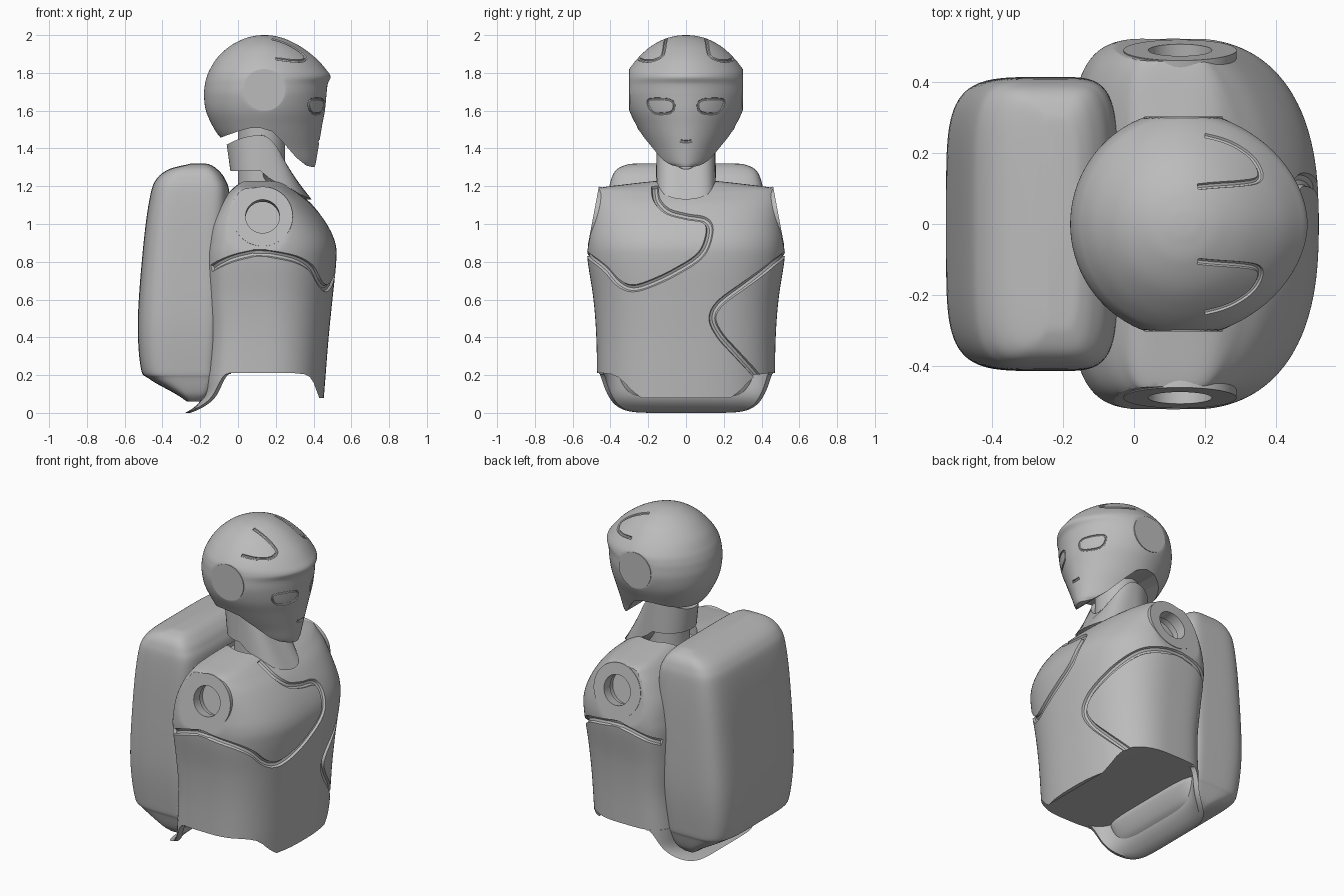
import bpy, bmesh, math
from math import sin, cos, pi, tau, copysign
from mathutils import Vector
from mathutils.bvhtree import BVHTree

cube = bpy.data.objects.get("Cube")
if cube:
    bpy.data.objects.remove(cube, do_unlink=True)

grey = bpy.data.materials.new("shell_grey")
grey.use_nodes = True
colour = (0.5, 0.5, 0.5, 1)
grey.diffuse_color = colour
for node in grey.node_tree.nodes:
    if node.type == 'BSDF_PRINCIPLED':
        node.inputs["Base Color"].default_value = colour


def make(name, *shells):
    """Skin each shell, a pair of (rows of points, rows closed into a loop)."""
    bm = bmesh.new()
    for rows, loop in shells:
        vs = [[bm.verts.new(p) for p in row] for row in rows]
        for a, b in zip(vs, vs[1:] + (vs[:1] if loop else [])):
            for i in range(len(a)):
                bm.faces.new((a[i - 1], a[i], b[i], b[i - 1]))
        if not loop:
            bm.faces.new(vs[0])
            bm.faces.new(vs[-1])
    bmesh.ops.recalc_face_normals(bm, faces=bm.faces[:])
    mesh = bpy.data.meshes.new(name)
    bm.to_mesh(mesh)
    bm.free()
    mesh.materials.append(grey)
    obj = bpy.data.objects.new(name, mesh)
    bpy.context.collection.objects.link(obj)
    return obj


def activate(obj):
    bpy.ops.object.select_all(action='DESELECT')
    obj.select_set(True)
    bpy.context.view_layer.objects.active = obj


def cut(obj, *shells):
    cutter = make("cutter", *shells)
    cutter.hide_render = True
    mod = obj.modifiers.new("cut", 'BOOLEAN')
    mod.operation, mod.solver, mod.object = 'DIFFERENCE', 'EXACT', cutter
    activate(obj)
    bpy.ops.object.modifier_apply(modifier=mod.name)
    bpy.data.objects.remove(cutter, do_unlink=True)


def shade(obj, degrees=20):
    activate(obj)
    bpy.ops.object.shade_smooth_by_angle(angle=math.radians(degrees))


def smooth(points, steps=8, closed=False):
    """Catmull-Rom interpolation of points of any size."""
    pts = [Vector(p) for p in points]
    n = len(pts)
    at = lambda i: pts[i % n] if closed else pts[max(0, min(n - 1, i))]
    out = []
    for i in range(n if closed else n - 1):
        a, b, c, d = (at(i + k) for k in (-1, 0, 1, 2))
        for k in range(steps):
            t = k / steps
            out.append(0.5 * (2 * b + (c - a) * t + (2 * a - 5 * b + 4 * c - d) * t ** 2
                              + (3 * b - a - 3 * c + d) * t ** 3))
    return out if closed else out + [pts[-1]]


def plan(angle, cx, back, front, half, powers):
    """Superellipse outline point with its own front and back roundness."""
    c, s = cos(angle), sin(angle)
    power, reach = (powers[0], front - cx) if c > 0 else (powers[1], cx - back)
    return (cx + copysign(abs(c) ** (2 / power), c) * reach,
            copysign(abs(s) ** (2 / power), s) * half)


def loft(table, cx, powers, limit=lambda z: 9, sides=128):
    """Sections from rows of z, back x, front x, half width."""
    rows = []
    for z, back, front, half in smooth(table):
        row = []
        for k in range(sides):
            x, y = plan(tau * (k + .5) / sides, cx, back, front, half, powers)
            row.append((x, copysign(min(abs(y), limit(z)), y), z))
        rows.append(row)
    return rows, False


def lathe(centre, axis, profile, loop=False, sides=64):
    """Circles of given offset and radius along an axis."""
    axis = Vector(axis).normalized()
    u = axis.orthogonal().normalized()
    v = axis.cross(u)
    return [[Vector(centre) + axis * h + r * (u * cos(tau * k / sides) + v * sin(tau * k / sides))
             for k in range(sides)] for h, r in profile], loop


def prism(profile):
    """An x-z profile carried right across the body."""
    return [[(x, y, z) for x, z in profile] for y in (-1, 1)], False


def surface(obj):
    return BVHTree.FromPolygons([v.co for v in obj.data.vertices],
                                [tuple(p.vertices) for p in obj.data.polygons])


def groove(tree, rays, radius, closed=False):
    """A tube that follows a surface through the points hit by the rays."""
    hits = [tree.ray_cast(Vector(o), Vector(d))[0] for o, d in rays]
    path = [tree.find_nearest(p)[:2] for p in smooth([h for h in hits if h], 8, closed)]
    n, rows = len(path), []
    for i, (p, normal) in enumerate(path):
        after = path[(i + 1) % n if closed else min(i + 1, n - 1)][0]
        before = path[i - 1 if closed else max(i - 1, 0)][0]
        side = (after - before).cross(normal).normalized()
        rows.append([p + radius * (normal * cos(tau * k / 8) + side * sin(tau * k / 8))
                     for k in range(8)])
    return rows, closed


def from_front(points):
    return [((2, y, z), (-1, 0, 0)) for y, z in points]


def from_side(points, s):
    return [((x, 2 * s, z), (0, -s, 0)) for x, z in points]


def from_top(points, s):
    return [((x, y * s, 3), (0, 0, -1)) for x, y in points]


# Torso shell, boxier behind, with flattened shoulder ends
torso_powers = (2.5, 4.5)
torso = make("torso", loft([
    (.06, -.18, .453, .47), (.15, -.18, .46, .47), (.4, -.165, .48, .475),
    (.6, -.175, .5, .49), (.8, -.18, .52, .52), (.9, -.17, .515, .525),
    (1, -.15, .47, .515), (1.1, -.1, .395, .505), (1.16, -.055, .325, .49),
    (1.19, -.025, .28, .46), (1.21, 0, .25, .32), (1.228, .03, .22, .16)],
    .13, torso_powers, lambda z: .46 + (1.19 - z) * .1875))
tree = surface(torso)

# Panel seams: side arches, chest plate on the right, hip panel on the left
arch = [(-.14, .765), (-.05, .81), (.05, .838), (.13, .847), (.3, .815)]
chest = [(-.43, .765), (-.36, .69), (-.29, .66), (-.2, .68), (-.05, .75), (.08, .84),
         (.125, .96), (.1, 1.02), (0, 1.04), (-.1, 1.07), (-.155, 1.13), (-.165, 1.2)]
hip = [(.43, .765), (.3, .67), (.18, .58), (.14, .5), (.18, .41), (.27, .31), (.38, .19)]
cut(torso, groove(tree, from_side(arch, -1) + from_front(chest), .019),
    groove(tree, from_side(arch, 1) + from_front(hip), .019))

# Waist underside with a front flap, neck opening and shoulder sockets
cut(torso, prism([(-.5, -.1), (.6, -.1), (.6, .08), (.43, .08), (.415, .12), (.4, .16),
                  (.38, .19), (.35, .205), (.3, .21), (-.5, .21)]))
cut(torso, lathe((.13, 0, 1.15), (0, 0, 1), [(0, .17), (.3, .17)]))
for s, side in ((1, "left"), (-1, "right")):
    centre, axis = (.13, .488 * s, 1.04), (0, s, .1875)
    cut(torso, lathe(centre, axis, [(-.1, .1), (.1, .1)]))
    shade(make(side + "_shoulder_ring", lathe(
        centre, axis, [(-.06, .16), (.003, .16), (.003, .09), (-.06, .09)], True)))
shade(torso)

# Back skirt: a thin curved apron that flares out at its hem
rows, spread, levels = [], 1.27, 10
for k in range(97):
    angle = pi + spread * (k / 48 - 1)
    outer, inner = (plan(angle, .13, b, .45, h, torso_powers)
                    for b, h in ((-.18, .47), (-.155, .447)))
    rise = min(1, max(0, (outer[0] + .18) / .13))
    hem = min(.205, .21 * sin(pi / 2 * rise) ** 1.5)
    row = []
    for (x, y), order in ((outer, range(levels + 1)), (inner, range(levels, -1, -1))):
        for i in order:
            z = .212 + (hem - .212) * i / levels
            row.append((x - .1 * max(0, 1 - z / .15) ** 3, y, z))
    rows.append(row)
shade(make("back_skirt", (rows, False)), 35)

# Backpack
shade(make("backpack", loft([
    (.06, -.27, -.2, .3), (.1, -.33, -.14, .34), (.18, -.47, -.1, .37),
    (.24, -.515, -.1, .385), (.5, -.53, -.08, .41), (.9, -.5, -.06, .415),
    (1.15, -.465, -.045, .41), (1.24, -.43, -.07, .395), (1.29, -.365, -.11, .365),
    (1.315, -.27, -.15, .31), (1.32, -.25, -.18, .26)], -.23, (5, 5))), 35)

# Neck and flared collar
shade(make("neck", lathe((.125, 0, 1.1), (0, 0, 1), [(0, .125), (.45, .125)])))
rows = [[], [], [], []]
for k in range(96):
    c, s = cos(tau * k / 96), sin(tau * k / 96)
    ahead = max(c, 0)
    low = 1.28 - .15 * ahead ** .55
    high = 1.47 - (.18 if c > 0 else .05) * c * c
    inner = (.125 + .12 * c, .12 * s)
    rows[0].append((*inner, low))
    rows[1].append((.12 + (.27 * ahead ** .7 if c > 0 else .16 * c), .158 * s, low))
    rows[2].append((.12 + (.145 if c > 0 else .18) * c, .155 * s, high))
    rows[3].append((*inner, high))
shade(make("collar", (rows, True)), 30)

# Head: round helmet, brow and tapering face
head = make("head", loft([
    (1.29, .1, .4, .1), (1.31, .08, .408, .135), (1.33, .05, .413, .165),
    (1.4, -.03, .425, .2), (1.46, -.095, .435, .232), (1.52, -.135, .445, .262),
    (1.6, -.17, .46, .3), (1.68, -.18, .468, .32), (1.74, -.175, .475, .32),
    (1.78, -.165, .49, .315), (1.82, -.148, .465, .3), (1.88, -.11, .41, .253),
    (1.94, -.045, .33, .187), (1.98, .03, .25, .112), (1.996, .09, .19, .05),
    (2, .13, .15, .01)], .14, (1.85, 2), lambda z: .3))
tree = surface(head)

# Eye outlines, mouth and helmet swooshes
eye = [(.07, 1.6), (.065, 1.64), (.1, 1.66), (.19, 1.66), (.2, 1.63), (.17, 1.59), (.11, 1.585)]
swoosh = [(.2, .25), (.28, .225), (.34, .18), (.355, .13), (.3, .115), (.18, .105)]
marks = [groove(tree, from_front([(-.03, 1.44), (0, 1.436), (.03, 1.44)]), .008)]
for s in (1, -1):
    marks.append(groove(tree, from_front([(y * s, z) for y, z in eye]), .006, True))
    marks.append(groove(tree, from_top(swoosh, s), .009))
cut(head, *marks)

# Jaw line, rising over the collar
cut(head, prism([(-.5, 1.2), (-.5, 1.32), (-.1, 1.455), (0, 1.49), (.06, 1.507), (.12, 1.508),
                 (.18, 1.49), (.24, 1.43), (.31, 1.35), (.36, 1.31), (.39, 1.302),
                 (.42, 1.302), (.6, 1.302), (.6, 1.2)]))
shade(head)
for s, side in ((1, "left"), (-1, "right")):
    shade(make(side + "_ear_disc", lathe((.14, .3 * s, 1.71), (0, s, 0), [(-.03, .11), (.003, .11)])))
